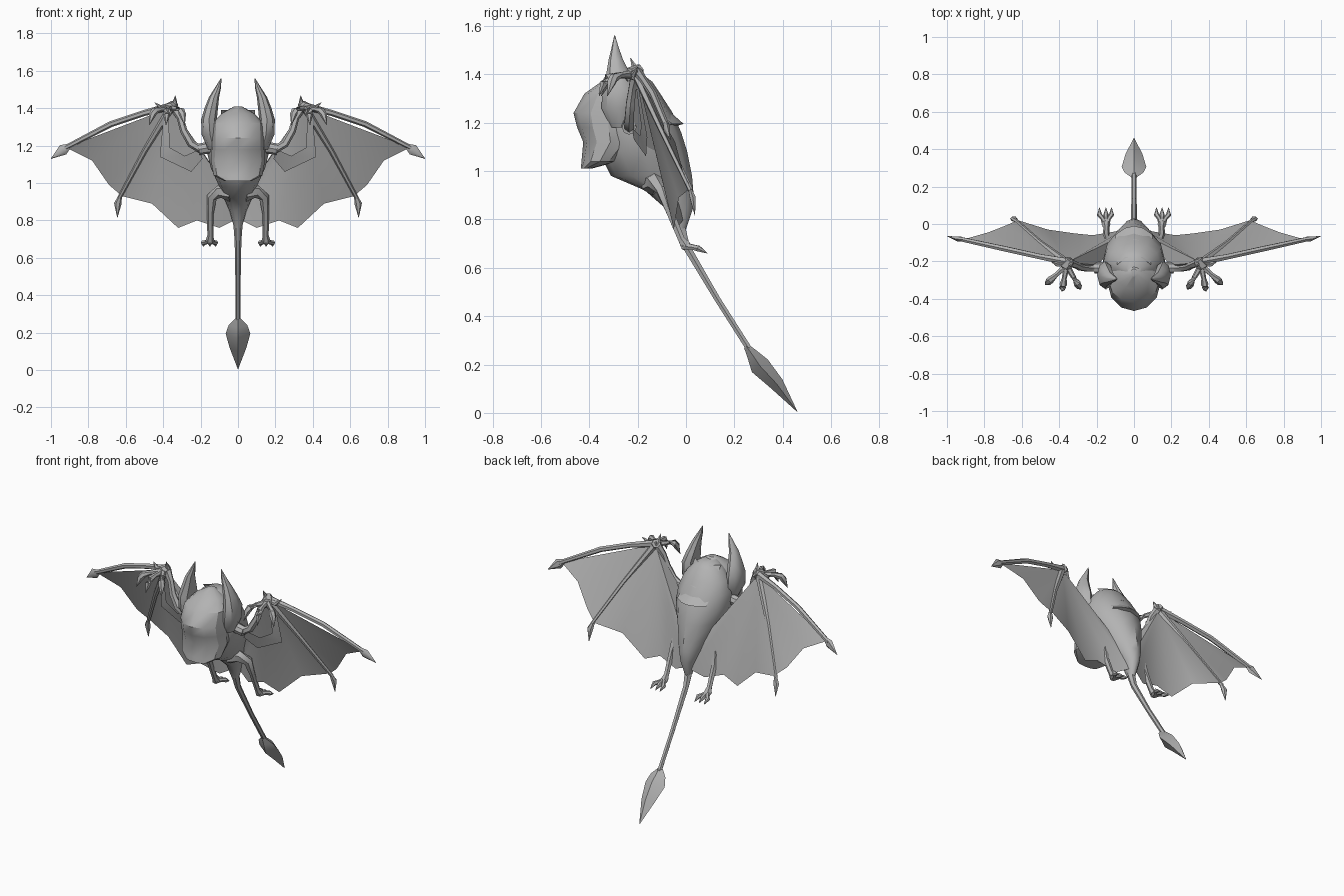
import bpy, bmesh, math
from mathutils import Vector as V

grey = bpy.data.materials.new("stone_grey")
grey.diffuse_color = (0.45, 0.45, 0.45, 1)


def finish(name, bm, mirror=False, angle=40):
    """Turn a bmesh into an object, smooth it and optionally mirror it over x."""
    bmesh.ops.recalc_face_normals(bm, faces=bm.faces)
    me = bpy.data.meshes.new(name)
    bm.to_mesh(me)
    bm.free()
    me.materials.append(grey)
    ob = bpy.data.objects.new(name, me)
    bpy.context.collection.objects.link(ob)
    bpy.ops.object.select_all(action='DESELECT')
    ob.select_set(True)
    bpy.context.view_layer.objects.active = ob
    bpy.ops.object.shade_smooth_by_angle(angle=math.radians(angle))
    if mirror:
        ob.modifiers.new("mirror", 'MIRROR').use_clip = False
    return ob


def loft(name, rings, mirror=False, angle=40):
    """Skin a list of equal-length rings and cap both ends."""
    bm = bmesh.new()
    vs = [[bm.verts.new(p) for p in r] for r in rings]
    n = len(vs[0])
    for a, b in zip(vs, vs[1:]):
        for i in range(n):
            bm.faces.new((a[i], a[(i + 1) % n], b[(i + 1) % n], b[i]))
    bm.faces.new(vs[0])
    bm.faces.new(vs[-1])
    return finish(name, bm, mirror, angle)


def tube(name, pts, radii, mirror=True, sides=6, flat=1.0):
    """Tapered limb along a path."""
    pts = [V(p) for p in pts]
    rings = []
    for i, p in enumerate(pts):
        d = (pts[min(i + 1, len(pts) - 1)] - pts[max(i - 1, 0)]).normalized()
        u = d.cross(V((0, 1, 0)) if abs(d.y) < 0.8 else V((0, 0, 1))).normalized()
        w = d.cross(u)
        rings.append([p + radii[i] * (u * math.cos(t) + w * math.sin(t) * flat)
                      for t in (math.tau * k / sides for k in range(sides))])
    return loft(name, rings, mirror)


def level_rings(rows, sides=12, cx=0):
    """Horizontal oval rings from rows of z, front y, back y, half width[, centre x]."""
    out = []
    for row in rows:
        z, y0, y1, w = row[:4]
        x = row[4] if len(row) > 4 else cx
        out.append([V((x + w * math.sin(t), (y0 + y1) / 2 - (y1 - y0) / 2 * math.cos(t), z))
                    for t in (math.tau * k / sides for k in range(sides))])
    return out


# Body and head
loft("body", level_rings([
    (0.76, -0.05, 0.0, 0.02), (0.85, -0.09, 0.03, 0.045), (0.92, -0.17, 0.03, 0.075),
    (0.98, -0.31, 0.025, 0.10), (1.08, -0.36, 0.005, 0.145), (1.16, -0.36, -0.02, 0.165),
    (1.24, -0.36, -0.055, 0.165), (1.31, -0.32, -0.10, 0.14), (1.37, -0.30, -0.14, 0.09),
    (1.40, -0.28, -0.18, 0.04)]))
loft("head", level_rings([
    (1.01, -0.435, -0.39, 0.07), (1.04, -0.432, -0.28, 0.13), (1.12, -0.425, -0.2, 0.145),
    (1.18, -0.45, -0.19, 0.14), (1.24, -0.465, -0.18, 0.14), (1.32, -0.42, -0.19, 0.135),
    (1.37, -0.35, -0.2, 0.09), (1.41, -0.28, -0.24, 0.02)]), angle=30)

# Ears: outward bowed horns
loft("ear", level_rings([
    (1.18, -0.31, -0.23, 0.03, 0.13), (1.26, -0.35, -0.2, 0.045, 0.15),
    (1.34, -0.345, -0.2, 0.042, 0.155), (1.40, -0.33, -0.23, 0.036, 0.143),
    (1.46, -0.32, -0.26, 0.027, 0.128), (1.51, -0.308, -0.278, 0.016, 0.107),
    (1.56, -0.297, -0.293, 0.002, 0.09)], 8), True)

# Overlapping back plates
for name, z0, y0, z1, y1, w in (("upper_back_plate", 1.39, -0.17, 1.28, -0.08, 0.09),
                                ("lower_back_plate", 1.28, -0.105, 1.195, -0.01, 0.10)):
    bm = bmesh.new()
    prev = None
    for k in range(-2, 3):
        x, drop = w * k / 2, 0.012 * k * k
        row = [bm.verts.new((x, y - drop, z)) for y, z in
               ((y0, z0), (y1, z1), (y1 - 0.07, z1 - 0.02))]
        if prev:
            for i in range(2):
                bm.faces.new((prev[i], prev[i + 1], row[i + 1], row[i]))
        prev = row
    finish(name, bm)

# Tail and its blade
tube("tail", [(0, -0.08, 0.93), (0, -0.04, 0.82), (0, 0.0, 0.69), (0, 0.13, 0.47), (0, 0.27, 0.25)],
     [0.045, 0.028, 0.018, 0.014, 0.014], False)
blade = [((0, 0.25, 0.275), 0.015, 0.012), ((0, 0.275, 0.24), 0.05, 0.025),
         ((0, 0.305, 0.195), 0.066, 0.042), ((0, 0.375, 0.12), 0.045, 0.03),
         ((0, 0.46, 0.005), 0.001, 0.001)]
up = V((0, 0.78, 0.62))
loft("tail_blade", [[V(c) + V((w, 0, 0)), V(c) + up * h, V(c) - V((w, 0, 0)), V(c) - up * h]
                    for c, w, h in blade])

# Wing membrane, fanned out from the wrist
wrist = (0.355, -0.205, 1.405)
edge = [(0.92, -0.085, 1.19), (0.78, -0.045, 1.12), (0.69, -0.01, 0.99), (0.62, 0.02, 0.93),
        (0.46, -0.03, 0.89), (0.32, -0.05, 0.76), (0.22, -0.06, 0.80), (0.10, -0.04, 0.76),
        (0.02, -0.01, 0.80), (0.08, -0.07, 1.0), (0.19, -0.22, 1.17), (0.235, -0.235, 1.20),
        (0.28, -0.23, 1.26)]
bm = bmesh.new()
hub = bm.verts.new(wrist)
rim = [bm.verts.new(p) for p in edge]
for a, b in zip(rim, rim[1:]):
    bm.faces.new((hub, a, b))
finish("wing_membrane", bm, True)

# Raised fold on the membrane beside the arm
bm = bmesh.new()
outer = [(0.40, -0.195, 1.34), (0.418, -0.16, 1.14), (0.25, -0.165, 1.06), (0.19, -0.215, 1.13)]
inner = [(0.37, -0.205, 1.34), (0.365, -0.185, 1.19), (0.285, -0.19, 1.145), (0.205, -0.225, 1.18)]
o, n = ([bm.verts.new(p) for p in q] for q in (outer, inner))
for i in range(3):
    bm.faces.new((o[i], o[i + 1], n[i + 1], n[i]))
finish("membrane_fold", bm, True)

# Arm, shoulder joint and wing fingers
tube("arm", [(0.13, -0.23, 1.19), (0.2, -0.235, 1.18), (0.25, -0.235, 1.21),
             (0.29, -0.23, 1.28), (0.31, -0.22, 1.35), (0.35, -0.205, 1.415)],
     [0.025, 0.022, 0.022, 0.02, 0.018, 0.025])
tube("shoulder_joint", [(0.15, -0.235, 1.19), (0.21, -0.235, 1.18)], [0.032, 0.03], sides=8)
tube("leading_finger", [(0.34, -0.205, 1.415), (0.50, -0.175, 1.375), (0.68, -0.135, 1.315),
                        (0.93, -0.08, 1.185)], [0.022, 0.016, 0.016, 0.013])
tube("leading_claw", [(0.90, -0.085, 1.20), (0.935, -0.08, 1.178), (1.0, -0.065, 1.13)],
     [0.012, 0.03, 0.001], flat=0.5)
tube("trailing_finger", [(0.36, -0.205, 1.40), (0.50, -0.10, 1.17), (0.635, 0.02, 0.92)],
     [0.02, 0.014, 0.011])
tube("trailing_claw", [(0.63, 0.015, 0.93), (0.643, 0.028, 0.89), (0.645, 0.037, 0.815)],
     [0.01, 0.02, 0.001], flat=0.7)

# Hand: palm, spur and clawed digits
tube("palm", [(0.34, -0.19, 1.42), (0.365, -0.225, 1.40), (0.37, -0.25, 1.385)],
     [0.025, 0.032, 0.02])
tube("wrist_spur", [(0.34, -0.205, 1.41), (0.335, -0.23, 1.468)], [0.02, 0.001])
for i, (x, y) in enumerate(((0.475, -0.325), (0.385, -0.36), (0.285, -0.35))):
    def along(f, z):
        return (0.36 + (x - 0.36) * f, -0.22 + (y + 0.22) * f, z)
    tube(f"hand_digit_{i + 1}", [along(0, 1.40), along(0.5, 1.395), along(0.75, 1.385),
                                 along(0.85, 1.365), along(1, 1.31)],
         [0.018, 0.013, 0.02, 0.019, 0.001])
tube("thumb", [(0.36, -0.21, 1.41), (0.41, -0.215, 1.40), (0.445, -0.20, 1.43)],
     [0.016, 0.015, 0.001])

# Legs and feet
tube("leg", [(0.04, -0.14, 0.95), (0.10, -0.13, 0.955), (0.14, -0.10, 0.925), (0.148, -0.07, 0.84),
             (0.148, -0.02, 0.72), (0.15, 0.0, 0.69)],
     [0.05, 0.035, 0.028, 0.018, 0.016, 0.024])
for i, x in enumerate((0.185, 0.15, 0.12)):
    tube(f"toe_{i + 1}", [(0.15, -0.01, 0.69), ((x + 0.15) / 2, 0.03, 0.685), (x, 0.05, 0.68),
                          (x, 0.088, 0.66)], [0.018, 0.012, 0.014, 0.001])
